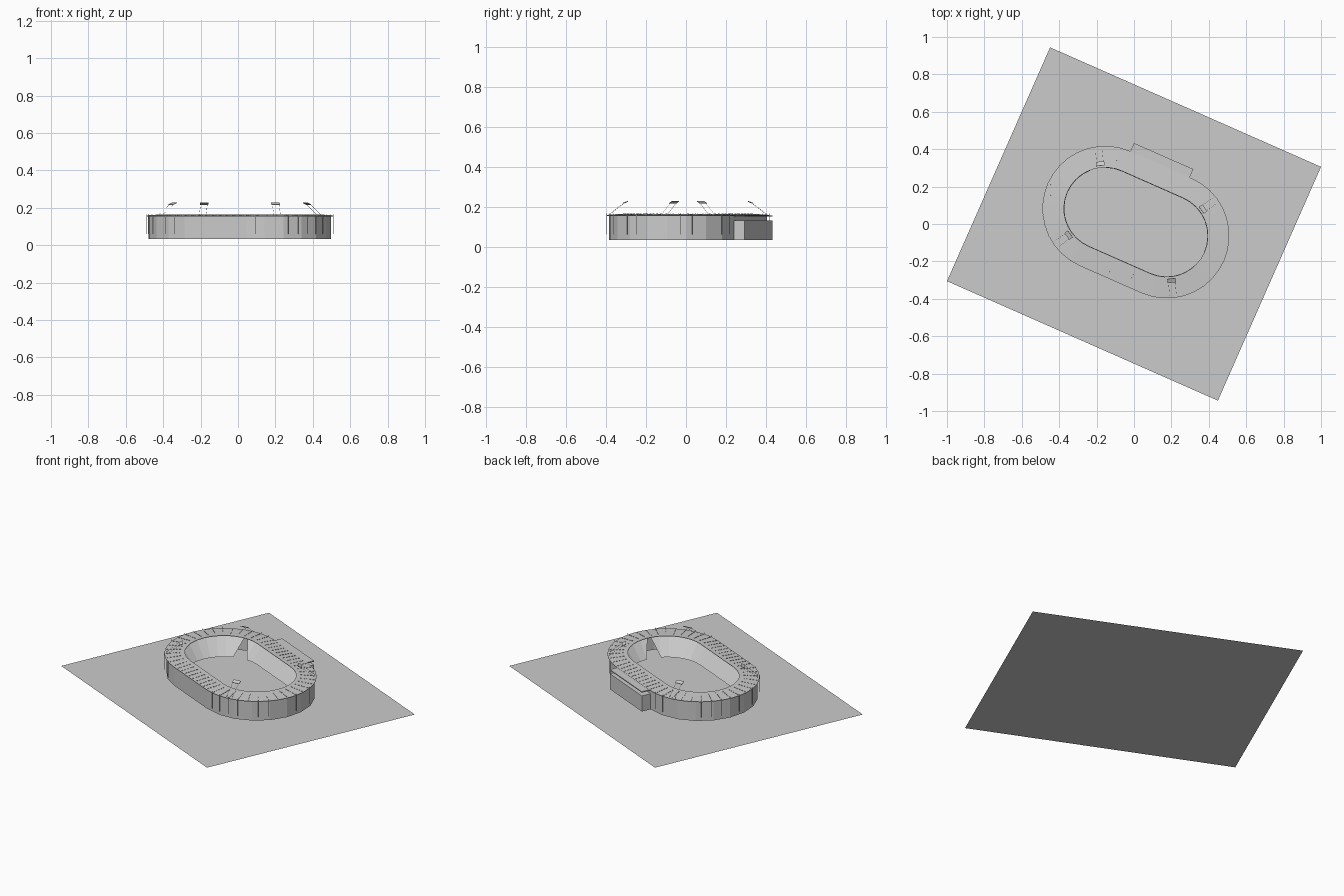
import bpy, bmesh, math
from mathutils import Vector

if "Cube" in bpy.data.objects:
    bpy.data.objects.remove(bpy.data.objects["Cube"])

ANGLE = math.radians(-23.8)
HALF = 0.18          # half length of the straights
CENTRE = (0.01, 0.01, 0)

grey = bpy.data.materials.new("plain_grey")
grey.use_nodes = True
grey.diffuse_color = (0.6, 0.6, 0.6, 1)
grey.node_tree.nodes["Principled BSDF"].inputs["Base Color"].default_value = (0.6, 0.6, 0.6, 1)


def finish(name, bm, centre=CENTRE):
    mesh = bpy.data.meshes.new(name)
    bm.normal_update()
    bm.to_mesh(mesh)
    bm.free()
    mesh.materials.append(grey)
    obj = bpy.data.objects.new(name, mesh)
    obj.location = centre
    obj.rotation_euler.z = ANGLE
    bpy.context.collection.objects.link(obj)
    return obj


def stations(steps, straight):
    """Walk round the oval: arc centre x and outward direction."""
    out = []
    for side in (1, -1):
        for i in range(steps + 1):
            a = math.pi * (i / steps - 0.5)
            out.append((side * HALF, Vector((side * math.cos(a), side * math.sin(a), 0))))
        for i in range(1, straight):
            x = side * HALF * (1 - 2 * i / straight)
            out.append((x, Vector((0, side, 0))))
    return out


def at(station, r, z):
    x, d = station
    return Vector((x, 0, z)) + d * r


def band(bm, profile, sts, skip=()):
    """Sweep an (r, z) profile round the oval."""
    rings = [[bm.verts.new(at(s, r, z)) for s in sts] for r, z in profile]
    n = len(sts)
    for lo, hi in zip(rings, rings[1:]):
        for i in range(n):
            j = (i + 1) % n
            if i in skip:          # left side of a gangway wedge
                bm.faces.new((lo[i], hi[j], hi[i]))
            elif i - 1 in skip:    # right side of a gangway wedge
                bm.faces.new((lo[j], hi[j], hi[i]))
            else:
                bm.faces.new((lo[i], lo[j], hi[j], hi[i]))


def box(bm, lo, hi):
    ret = bmesh.ops.create_cube(bm, size=1)
    for v in ret["verts"]:
        v.co = [l + (c + 0.5) * (h - l) for c, l, h in zip(v.co, lo, hi)]


def bar(bm, a, b, width, depth):
    """Straight bar from a to b."""
    ret = bmesh.ops.create_cube(bm, size=1)
    axis = b - a
    side = axis.cross(Vector((0, 0, 1)))
    side = side.normalized() if side.length > 1e-6 else Vector((1, 0, 0))
    up = side.cross(axis).normalized()
    mid = (a + b) / 2
    for v in ret["verts"]:
        c = v.co.copy()
        v.co = mid + axis * c.x + side * c.y * width + up * c.z * depth


# Ground sheet
bm = bmesh.new()
corners = [(-1, -1), (1, -1), (1, 1), (-1, 1)]
bm.faces.new([bm.verts.new((x * 0.7915, y * 0.683, 0)) for x, y in corners])
finish("ground", bm, (0, 0, 0))

# Outer wall
bm = bmesh.new()
band(bm, [(0.325, 0.033), (0.325, 0.157)], stations(10, 4))
finish("outer_wall", bm)

# Seating bowl, with two wedge-shaped gangways
bm = bmesh.new()
sts = stations(16, 6)
goals = [Vector((0.378, -0.06, 0)), Vector((-0.287, 0.18, 0))]
gaps = [min(range(len(sts)), key=lambda i: (at(sts[i], 0.21, 0) - g).length) - 1 for g in goals]
band(bm, [(0.32, 0.155), (0.218, 0.033)][::-1], sts, gaps)
finish("seating_bowl", bm)

# Roof ring
bm = bmesh.new()
band(bm, [(0.335, 0.157), (0.22, 0.164), (0.22, 0.161), (0.335, 0.154), (0.335, 0.157)],
     stations(18, 4))
bmesh.ops.remove_doubles(bm, verts=bm.verts, dist=1e-5)
bmesh.ops.recalc_face_normals(bm, faces=bm.faces)
finish("roof_ring", bm)

# Grandstand block and its roof on the back straight
bm = bmesh.new()
box(bm, (-0.18, 0.32, 0.033), (0.167, 0.383, 0.13))
finish("grandstand_block", bm)
bm = bmesh.new()
box(bm, (-0.18, 0.3, 0.15), (0.167, 0.383, 0.156))
finish("grandstand_roof", bm)

# Roof ribs, broken into short lengths, and outer posts round the ends
ribs, posts = bmesh.new(), bmesh.new()
for s in stations(18, 9):
    for k in range(5):
        r = 0.245 + k * 0.018
        z = 0.1645 - (r - 0.22) * 0.06
        bar(ribs, at(s, r, z), at(s, r + 0.009, z - 0.0005), 0.002, 0.004)
    if abs(s[1].x) > 0.01:
        bar(posts, at(s, 0.335, 0.06), at(s, 0.335, 0.165), 0.0012, 0.0012)
finish("roof_ribs", ribs)
finish("outer_posts", posts)

# Four floodlight panels leaning in on paired stays
for sx, xname in ((1, "left"), (-1, "right")):
    for sy, yname in ((-1, "front"), (1, "back")):
        d = Vector((sx * 0.5, sy * 0.866, 0))
        s = (sx * HALF, d)
        side = Vector((-d.y, d.x, 0))
        bm = bmesh.new()
        bar(bm, at(s, 0.252, 0.217), at(s, 0.23, 0.226), 0.045, 0.003)
        finish(f"floodlight_{yname}_{xname}", bm)
        bm = bmesh.new()
        for k in (-0.018, 0.018):
            bar(bm, at(s, 0.25, 0.217) + side * k, at(s, 0.325, 0.158) + side * k, 0.001, 0.001)
        finish(f"floodlight_stays_{yname}_{xname}", bm)
